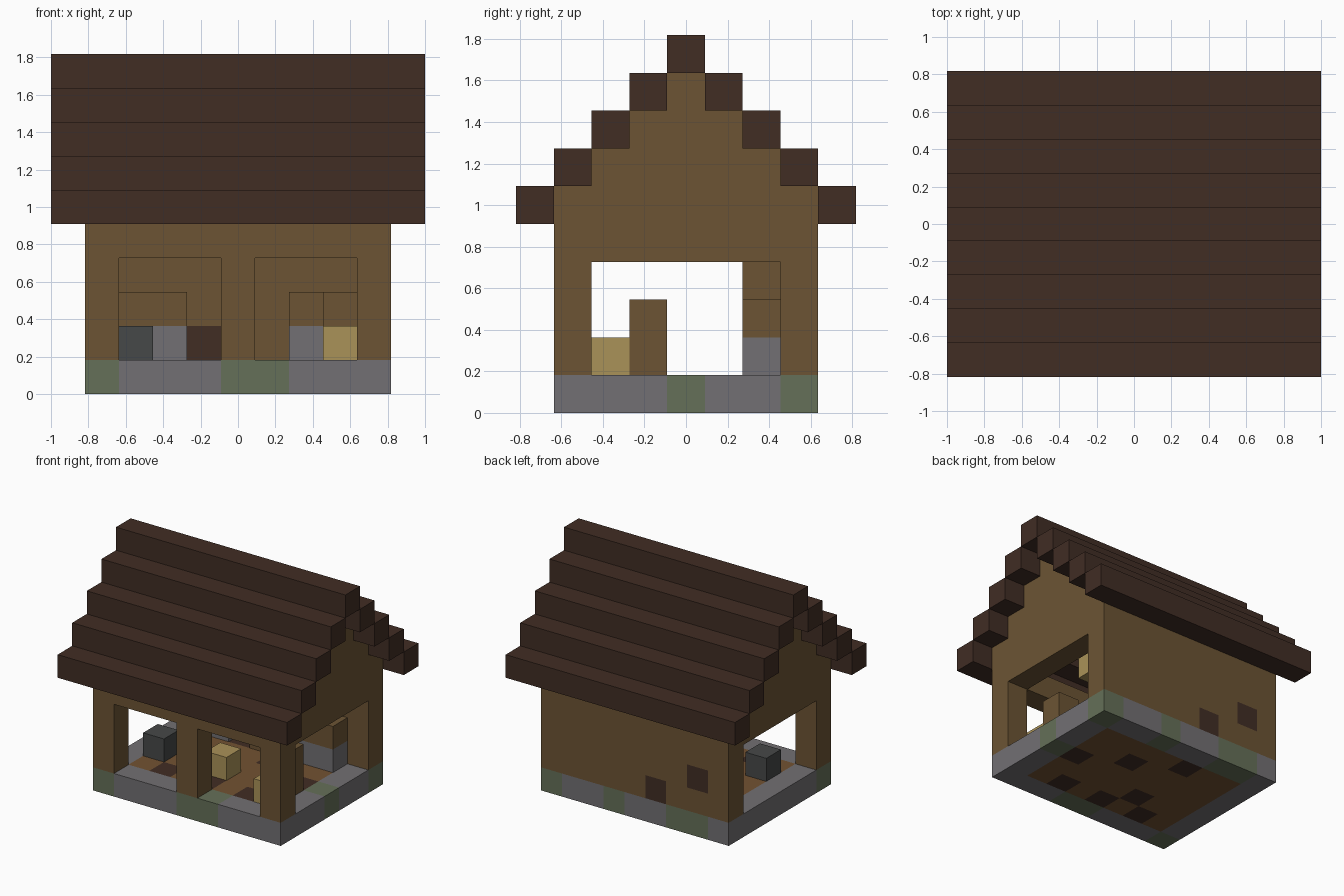
import bpy, bmesh
from mathutils import Vector

U = 2 / 11  # edge length of one block

old = bpy.data.objects.get("Cube")
if old:
    bpy.data.objects.remove(old, do_unlink=True)


def linear(c):
    c /= 255
    return c / 12.92 if c <= 0.04045 else ((c + 0.055) / 1.055) ** 2.4


def material(name, r, g, b):
    m = bpy.data.materials.new(name)
    m.use_nodes = True
    col = (linear(r), linear(g), linear(b), 1)
    m.diffuse_color = col
    node = next(n for n in m.node_tree.nodes if n.type == 'BSDF_PRINCIPLED')
    node.inputs["Base Color"].default_value = col
    node.inputs["Roughness"].default_value = 0.9
    return m


timber = material("timber", 108, 84, 52)
dark_wood = material("dark wood", 65, 45, 36)
stone = material("stone", 114, 112, 115)
moss = material("mossy stone", 101, 112, 88)
plank = material("floor plank", 114, 82, 50)
straw = material("straw", 170, 146, 88)
iron = material("dark iron", 70, 72, 72)

SIDES = [Vector(d) for d in ((1, 0, 0), (-1, 0, 0), (0, 1, 0), (0, -1, 0), (0, 0, 1), (0, 0, -1))]


def blocks(name, cells):
    """Build one mesh from {(i, j, k): material}, keeping only outer faces."""
    mats = list(dict.fromkeys(cells.values()))
    bm = bmesh.new()
    for cell, mat in cells.items():
        centre = Vector(cell) + Vector((0, 0, 0.5))
        for n in SIDES:
            if tuple(int(c) for c in Vector(cell) + n) in cells:
                continue
            a = Vector((n.y, n.z, n.x)) / 2
            b = n.cross(a)
            mid = centre + n / 2
            corners = (mid + a + b, mid - a + b, mid - a - b, mid + a - b)
            face = bm.faces.new([bm.verts.new(p * U) for p in corners])
            face.material_index = mats.index(mat)
    bmesh.ops.remove_doubles(bm, verts=bm.verts, dist=U / 100)
    bmesh.ops.recalc_face_normals(bm, faces=bm.faces)
    # merge flat areas of one colour
    bmesh.ops.dissolve_limit(bm, angle_limit=0.01, verts=bm.verts, edges=bm.edges,
                             delimit={'MATERIAL'})
    mesh = bpy.data.meshes.new(name)
    bm.to_mesh(mesh)
    bm.free()
    for m in mats:
        mesh.materials.append(m)
    obj = bpy.data.objects.new(name, mesh)
    bpy.context.collection.objects.link(obj)
    return obj


def fill(mat, xs, ys, zs):
    return {(i, j, k): mat for i in xs for j in ys for k in zs}


# Foundation ring with mossy stones
mossy = {(-4, -3), (0, -3), (1, -3), (4, 0), (4, 3), (1, 3), (-2, 3), (-3, 3)}
ring = {}
for i in range(-4, 5):
    for j in range(-3, 4):
        if abs(i) == 4 or abs(j) == 3:
            ring[i, j, 0] = moss if (i, j) in mossy else stone
blocks("foundation", ring)

# Floor with dark boards
dark_boards = {(3, 0), (1, 1), (-1, 2), (2, -2), (0, -2), (-1, -1), (-2, -2)}
floor = fill(plank, range(-3, 4), range(-2, 3), [0])
for i, j in dark_boards:
    floor[i, j, 0] = dark_wood
blocks("floor", floor)

# Walls: stepped gables with wide openings, open front, closed back
walls = {}
for i in (-4, 4):
    for k in range(1, 9):
        half = min(3, 8 - k)
        for j in range(-half, half + 1):
            if abs(j) == 3 or k > 3:
                walls[i, j, k] = timber
for i in range(-3, 4):
    for k in range(1, 5):
        walls[i, 3, k] = timber
        if i == 0 or k == 4:
            walls[i, -3, k] = timber
walls[-1, 3, 1] = walls[-3, 3, 2] = dark_wood
blocks("walls", walls)

# Roof beams climbing to the ridge
for j in range(-4, 5):
    label = "ridge_beam" if j == 0 else f"roof_beam_{'front' if j < 0 else 'back'}_{abs(j)}"
    blocks(label, fill(dark_wood, range(-5, 6), [j], [9 - abs(j)]))

# Counters along the back wall, one on each side of a pillar
for side, xs in (("left", (2, 3)), ("right", (-3, -2))):
    blocks("counter_base_" + side, fill(stone, xs, [2], [1]))
    blocks("counter_shelf_" + side, fill(timber, xs, [2], [2]))
blocks("back_pillar", fill(timber, [0], [2], range(1, 4)))

# Loose furniture and the hanging lamp
blocks("stove", fill(iron, [-3], [-1], [1]))
blocks("cupboard", fill(timber, [3], [-1], [1, 2]))
blocks("straw_bale_side", fill(straw, [3], [-2], [1]))
blocks("straw_bale_middle", fill(straw, [0], [-1], [1]))
blocks("hanging_lamp", fill(straw, [2], [0], [4]))
